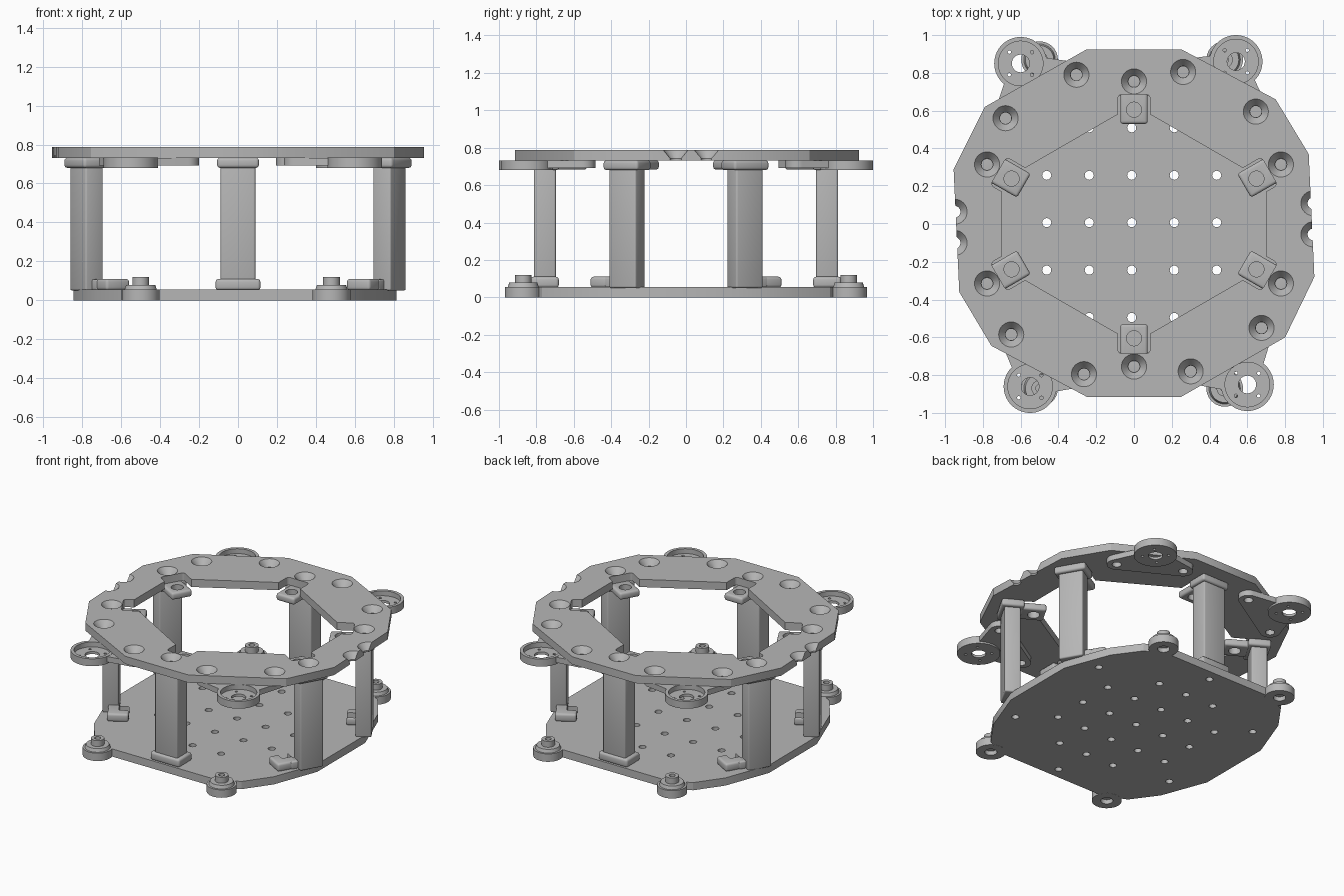
import bpy, bmesh
from math import pi, cos, sin, atan2, hypot, radians
from mathutils import Matrix, Vector

cube = bpy.data.objects.get("Cube")
if cube:
    bpy.data.objects.remove(cube)

grey = bpy.data.materials.new("mid grey")
grey.use_nodes = True
grey.diffuse_color = (0.47, 0.47, 0.47, 1)
grey.node_tree.nodes["Principled BSDF"].inputs["Base Color"].default_value = (0.47, 0.47, 0.47, 1)


def finish(bm, name):
    bmesh.ops.recalc_face_normals(bm, faces=bm.faces)
    mesh = bpy.data.meshes.new(name)
    bm.to_mesh(mesh)
    bm.free()
    mesh.materials.append(grey)
    obj = bpy.data.objects.new(name, mesh)
    bpy.context.collection.objects.link(obj)
    return obj


def prism(name, points, z0, z1):
    """Extruded flat outline."""
    bm = bmesh.new()
    face = bm.faces.new([bm.verts.new((x, y, z0)) for x, y in points])
    top = bmesh.ops.extrude_face_region(bm, geom=[face])
    verts = [v for v in top["geom"] if isinstance(v, bmesh.types.BMVert)]
    bmesh.ops.translate(bm, verts=verts, vec=(0, 0, z1 - z0))
    return finish(bm, name)


def add_cone(bm, x, y, z0, z1, r0, r1=None, seg=32):
    r1 = r0 if r1 is None else r1
    bmesh.ops.create_cone(bm, cap_ends=True, segments=seg, radius1=r0, radius2=r1, depth=z1 - z0,
                          matrix=Matrix.Translation((x, y, (z0 + z1) / 2)))


def cylinders(name, specs, seg=32):
    bm = bmesh.new()
    for spec in specs:
        add_cone(bm, *spec, seg=seg)
    return finish(bm, name)


def block(name, x, y, z0, z1, w, d, angle=0, bevel=0.015):
    """Box with softened edges; d runs along the angle, w across it."""
    bm = bmesh.new()
    mat = (Matrix.Translation((x, y, (z0 + z1) / 2)) @ Matrix.Rotation(angle, 4, "Z")
           @ Matrix.Diagonal((d, w, z1 - z0, 1)))
    bmesh.ops.create_cube(bm, size=1, matrix=mat)
    bmesh.ops.bevel(bm, geom=bm.edges[:], offset=bevel, segments=3, affect="EDGES", profile=0.5)
    return finish(bm, name)


def hull(name, discs, z0, z1):
    """Plate wrapped around several discs."""
    bm = bmesh.new()
    for x, y, r in discs:
        for k in range(40):
            a = 2 * pi * k / 40
            for z in (z0, z1):
                bm.verts.new((x + r * cos(a), y + r * sin(a), z))
    res = bmesh.ops.convex_hull(bm, input=bm.verts[:])
    inner = [g for g in res["geom_interior"] if isinstance(g, bmesh.types.BMVert)]
    bmesh.ops.delete(bm, geom=inner, context="VERTS")
    bmesh.ops.dissolve_limit(bm, angle_limit=radians(1), verts=bm.verts[:], edges=bm.edges[:])
    return finish(bm, name)


def combine(obj, other, op="DIFFERENCE"):
    mod = obj.modifiers.new("bool", "BOOLEAN")
    mod.object, mod.operation, mod.solver = other, op, "EXACT"
    bpy.context.view_layer.update()
    bpy.context.view_layer.objects.active = obj
    bpy.ops.object.modifier_apply(modifier=mod.name)
    bpy.data.objects.remove(other)


# Shared positions
corners = [(sx, sy) for sx in (-1, 1) for sy in (-1, 1)]
# Post stations: post centre and outward angle
stations = [(0, s * 0.755, s * pi / 2) for s in (-1, 1)]
stations += [(sx * 0.778, sy * 0.315, atan2(sy * 0.5, sx * 0.866)) for sx, sy in corners]
R0, R1 = 0.732, 0.787

# Upper ring
outline = [(-0.79, 0.62), (-0.25, 0.925), (0.25, 0.925), (0.75, 0.66), (0.925, 0.37), (0.955, -0.28),
           (0.8, -0.6), (0.25, -0.915), (-0.25, -0.915), (-0.755, -0.645), (-0.925, -0.36), (-0.955, 0.29)]
ring = prism("upper_ring", outline, R0, R1)
opening = [(0.7, 0.225), (0, 0.63), (-0.7, 0.225), (-0.7, -0.225), (0, -0.63), (0.7, -0.225)]
combine(ring, prism("opening", opening, 0.6, 0.9))
for x, y, a in stations:
    combine(ring, block("notch", x - 0.15 * cos(a), y - 0.15 * sin(a), 0.6, 0.9, 0.17, 0.16, a, 0.02))

# Bracket ears: disc centre and two screw positions each
brackets = [((-0.6, 0.85), (-0.305, 0.79), (-0.68, 0.56)), ((0.54, 0.86), (0.26, 0.805), (0.645, 0.595)),
            ((0.6, -0.85), (0.3, -0.78), (0.675, -0.55)), ((-0.55, -0.86), (-0.265, -0.795), (-0.65, -0.585))]
screws = [ear for b in brackets for ear in b[1:]] + [(x, y) for x, y, a in stations]
screws += [(0.95, 0.11), (0.95, -0.055), (-0.95, -0.1), (-0.95, 0.065)]
combine(ring, cylinders("screw_holes", [(x, y, 0.65, 0.85, 0.031) for x, y in screws]))
combine(ring, cylinders("countersinks", [(x, y, 0.742, 0.79, 0.03, 0.069) for x, y in screws]))

# Cup brackets hanging under the ring
for n, (c, e1, e2) in enumerate(brackets):
    arm = hull("cup_bracket_%d" % n, [(*e1, 0.065), (*e2, 0.065), (*c, 0.05)], 0.692, 0.731)
    combine(arm, cylinders("cup", [(*c, 0.68, 0.7325, 0.14)], 56), "UNION")
    combine(arm, cylinders("recess", [(*c, 0.698, 0.8, 0.118)], 48))
    holes = [(*c, 0.6, 0.8, 0.047)] + [(*e, 0.6, 0.8, 0.03) for e in (e1, e2)]
    for k in range(4):
        a = pi / 4 + k * pi / 2
        holes.append((c[0] + 0.085 * cos(a), c[1] + 0.085 * sin(a), 0.6, 0.8, 0.009))
    combine(arm, cylinders("cup_holes", holes, 24))

# Base plate with four rounded lobes
quarter = [(0.83, 0.27), (0.71, 0.59), (0.58, 0.77), (0.42, 0.84)]
half = quarter + [(-x, y) for x, y in reversed(quarter)]
base = prism("base_plate", [(x - 0.015, y) for x, y in half + [(-x, -y) for x, y in half]], 0, 0.055)
lobes = [(sx * 0.49 - 0.01, sy * 0.87) for sx, sy in corners]
for x, y in lobes:
    combine(base, cylinders("lobe", [(x, y, -0.0005, 0.0555, 0.097)], 40), "UNION")
grid = []
for row in range(-2, 3):
    reach = 1 if abs(row) == 2 else 2
    grid += [(col * 0.225 - 0.012, row * 0.251 + 0.007) for col in range(-reach, reach + 1)]
grid += [(0, s * 0.76) for s in (-1, 1)] + [(sx * 0.65, sy * 0.42) for sx, sy in corners]
combine(base, cylinders("grid_holes", [(x, y, -0.1, 0.2, 0.024) for x, y in grid], 20))
combine(base, cylinders("lobe_recesses", [(x, y, -0.1, 0.03, 0.04) for x, y in lobes]))

# Flanged studs on the lobes
for n, (x, y) in enumerate(lobes):
    stud = cylinders("stud_%d" % n, [(x, y, 0.05, 0.078, 0.085, 0.075)])
    combine(stud, cylinders("stud_head", [(x, y, 0.06, 0.12, 0.043)]), "UNION")
    combine(stud, cylinders("stud_bore", [(x, y, 0.09, 0.2, 0.02)], 24))

# Posts with top flanges, inner tabs and feet
for n, (x, y, a) in enumerate(stations):
    c, s = cos(a), sin(a)
    middle = n < 2
    wide, deep = (0.178, 0.118) if middle else (0.165, 0.105)
    block("post_%d" % n, x, y, 0.05, 0.72, wide, deep, a, 0.01)
    block("post_flange_%d" % n, x, y, 0.68, R0, 0.215, 0.15, a)
    tab = block("post_tab_%d" % n, x - 0.12 * c, y - 0.12 * s, 0.683, 0.733, 0.145, 0.21, a)
    combine(tab, cylinders("tab_hole", [(x - 0.15 * c, y - 0.15 * s, 0.6, 0.8, 0.04)]))
    if middle:
        block("post_foot_%d" % n, x, y, 0.052, 0.11, 0.23, 0.15, a)
    else:
        # Offset hooked foot beside the post
        sx, sy = (1 if x > 0 else -1), (1 if y > 0 else -1)
        foot = block("post_foot_%d" % n, sx * 0.65, sy * 0.42, 0.052, 0.11, 0.14, 0.14, a)
        combine(foot, block("foot_slot", sx * 0.62, sy * 0.37, 0.04, 0.2, 0.07, 0.1, a, 0.01))
        block("foot_link_%d" % n, sx * 0.72, sy * 0.375, 0.052, 0.108, 0.1, 0.07, a, 0.01)

# Smooth round walls, crisp edges
for obj in bpy.context.view_layer.objects:
    obj.select_set(obj.type == "MESH" and grey.name in obj.data.materials)
bpy.context.view_layer.objects.active = base
bpy.ops.object.shade_smooth_by_angle(angle=radians(30))
